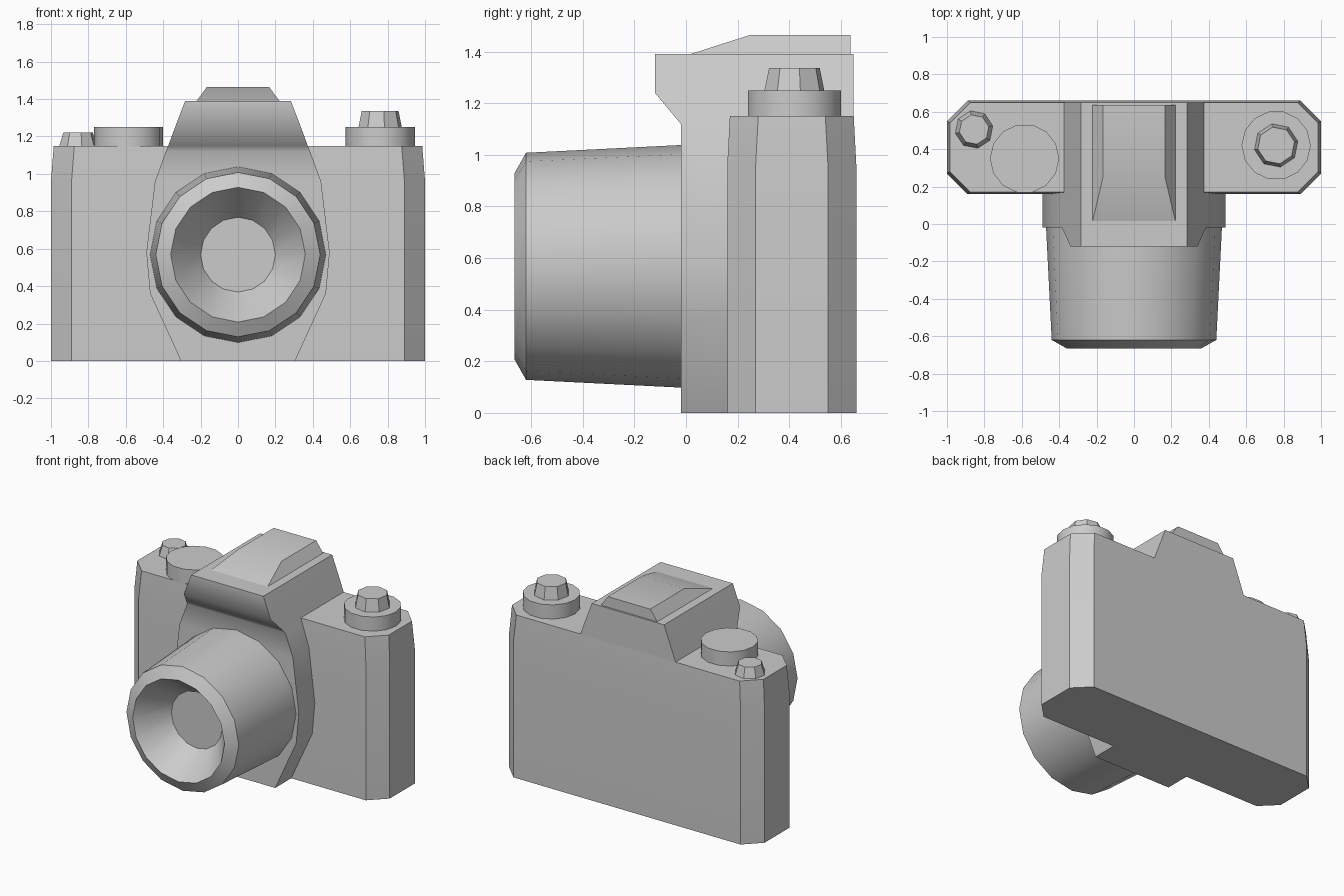
import bpy
import bmesh
from math import sin, cos, tau, radians

cube = bpy.data.objects.get("Cube")
if cube:
    bpy.data.objects.remove(cube, do_unlink=True)

GREY = (0.6, 0.6, 0.6, 1)
grey = bpy.data.materials.new("plain grey")
grey.use_nodes = True
grey.diffuse_color = GREY
grey.node_tree.nodes["Principled BSDF"].inputs["Base Color"].default_value = GREY


def loft(name, rings, angle=30):
    """Skin a stack of equal-length rings and cap both ends."""
    bm = bmesh.new()
    rows = [[bm.verts.new(p) for p in ring] for ring in rings]
    n = len(rows[0])
    for a, b in zip(rows, rows[1:]):
        for i in range(n):
            j = (i + 1) % n
            bm.faces.new((a[i], a[j], b[j], b[i]))
    bm.faces.new(rows[0])
    bm.faces.new(rows[-1])
    bmesh.ops.recalc_face_normals(bm, faces=bm.faces)
    mesh = bpy.data.meshes.new(name)
    bm.to_mesh(mesh)
    bm.free()
    mesh.materials.append(grey)
    obj = bpy.data.objects.new(name, mesh)
    bpy.context.collection.objects.link(obj)
    bpy.ops.object.select_all(action='DESELECT')
    obj.select_set(True)
    bpy.context.view_layer.objects.active = obj
    bpy.ops.object.shade_smooth_by_angle(angle=radians(angle))
    return obj


def octagon(z, w, front, back, c=0.11):
    """Rectangle with cut corners."""
    right = [(w - c, front), (w, front + c), (w, back - c), (w - c, back)]
    return [(x, y, z) for x, y in right + [(-x, y) for x, y in reversed(right)]]


def rectangle(z, w, front, back):
    return [(-w, front, z), (w, front, z), (w, back, z), (-w, back, z)]


def knob(name, x, y, sides, steps, turn=0.0):
    """Upright turned part; steps are (radius, height)."""
    angles = [tau * (i + turn) / sides for i in range(sides)]
    return loft(name, [[(x + r * cos(a), y + r * sin(a), z) for a in angles]
                       for r, z in steps])


# Body with cut corners and a slightly tapered top
loft("body", [octagon(0, 1, 0.16, 0.66), octagon(0.96, 1, 0.16, 0.66),
              octagon(1.15, 0.985, 0.17, 0.65)])

# Lens mount rising into the viewfinder housing: height, half width, front, back
housing = [(0, 0.305, -0.02, 0.18), (0.36, 0.47, -0.02, 0.3),
           (0.58, 0.49, -0.02, 0.3), (0.96, 0.444, -0.02, 0.3),
           (1.12, 0.385, -0.02, 0.6), (1.15, 0.373, -0.045, 0.65),
           (1.24, 0.34, -0.12, 0.65), (1.39, 0.283, -0.12, 0.65)]
loft("viewfinder_housing", [rectangle(*row) for row in housing], angle=50)

# Raised cap on the viewfinder
loft("viewfinder_cap", [rectangle(1.385, 0.225, 0.0, 0.637),
                        rectangle(1.465, 0.166, 0.25, 0.637)])

# Lens barrel with bevelled rim and recessed glass: radius, depth
SIDES = 16
lens = [(0.47, 0.0), (0.47, -0.02), (0.44, -0.62), (0.36, -0.665), (0.2, -0.46)]
loft("lens", [[(r * sin(tau * i / SIDES), y, 0.568 + r * cos(tau * i / SIDES))
               for i in range(SIDES)] for r, y in lens])

# Controls on the top plate
knob("winding_dial", -0.585, 0.35, 14, [(0.185, 1.14), (0.185, 1.25)])
knob("shutter_button", -0.855, 0.505, 8, [(0.105, 1.14), (0.08, 1.222)], 0.25)
knob("rewind_dial", 0.76, 0.42, 14, [(0.185, 1.14), (0.185, 1.25)])
knob("rewind_knob", 0.76, 0.42, 8, [(0.12, 1.24), (0.1, 1.337)], 0.25)
